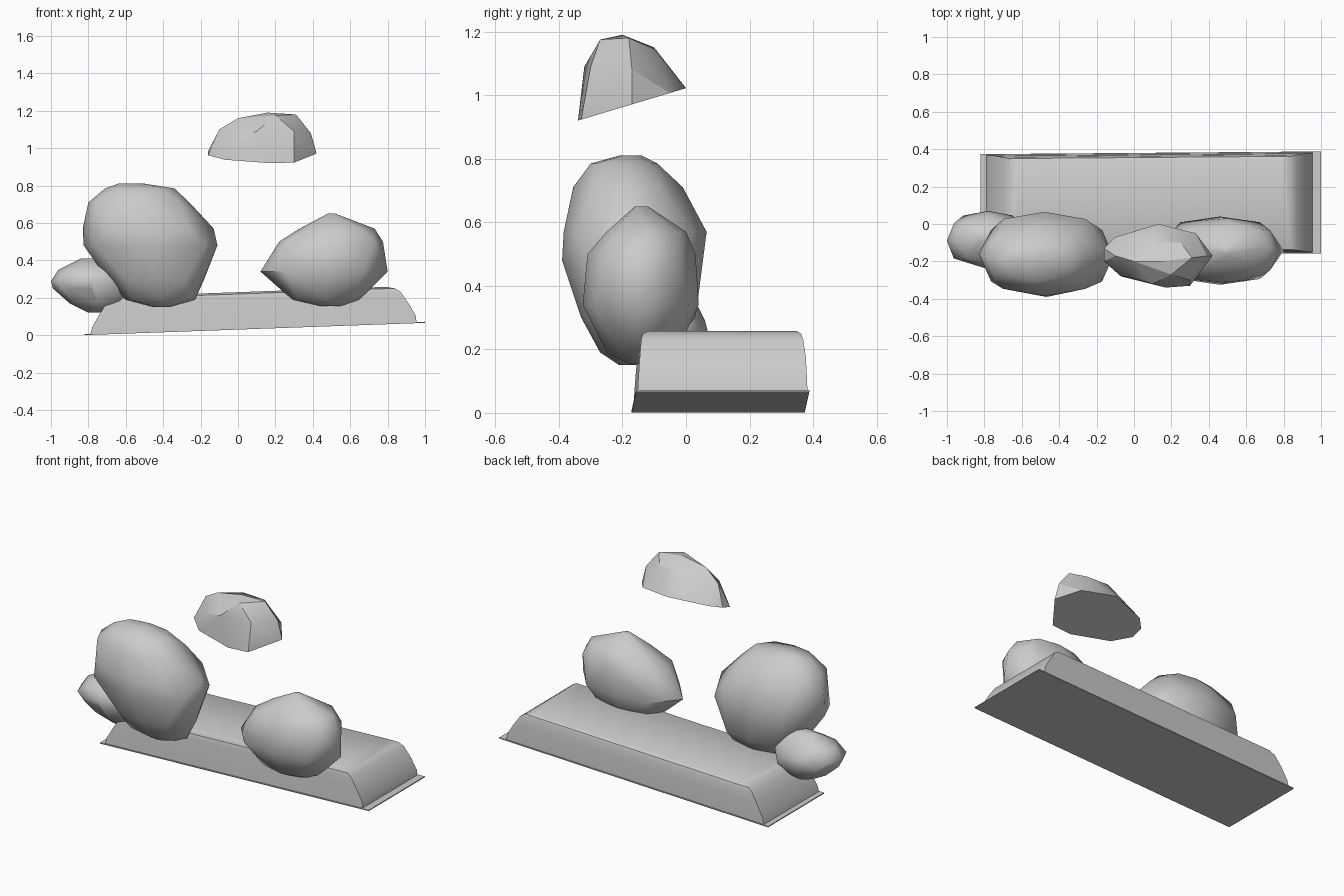
import bpy, bmesh, math
from math import radians

if "Cube" in bpy.data.objects:
    bpy.data.objects.remove(bpy.data.objects["Cube"])

stone = bpy.data.materials.new("stone_grey")
stone.use_nodes = True
grey = (0.6, 0.6, 0.6, 1)
stone.diffuse_color = grey
stone.node_tree.nodes["Principled BSDF"].inputs["Base Color"].default_value = grey


def hull_object(name, points, angle):
    """Wrap a convex skin around the points."""
    bm = bmesh.new()
    for p in points:
        bm.verts.new(p)
    result = bmesh.ops.convex_hull(bm, input=bm.verts[:])
    spare = {g for g in result["geom_interior"] + result["geom_unused"]
             if isinstance(g, bmesh.types.BMVert)}
    bmesh.ops.delete(bm, geom=list(spare), context="VERTS")
    bmesh.ops.dissolve_limit(bm, angle_limit=radians(2), verts=bm.verts[:], edges=bm.edges[:])
    bmesh.ops.recalc_face_normals(bm, faces=bm.faces[:])
    mesh = bpy.data.meshes.new(name)
    bm.to_mesh(mesh)
    bm.free()
    mesh.materials.append(stone)
    obj = bpy.data.objects.new(name, mesh)
    bpy.context.collection.objects.link(obj)
    bpy.ops.object.select_all(action="DESELECT")
    obj.select_set(True)
    bpy.context.view_layer.objects.active = obj
    bpy.ops.object.shade_smooth_by_angle(angle=radians(angle))
    return obj


def boulder(name, rows, sides=8):
    """Stack of squarish oval rings, each row: z, x min, x max, y min, y max."""
    points = []
    for level, (z, x0, x1, y0, y1) in enumerate(rows):
        for k in range(sides):
            a = math.tau * k / sides
            if k % 2:  # swing the diagonal corners for uneven facets
                a += radians(9) * (-1) ** (level + k // 2)
            c, s = math.cos(a), math.sin(a)
            u = math.copysign(abs(c) ** 0.88, c)
            v = math.copysign(abs(s) ** 0.88, s)
            points.append(((x0 + x1 + u * (x1 - x0)) / 2,
                           (y0 + y1 + v * (y1 - y0)) / 2, z))
    return hull_object(name, points, 50)


def slab(name, rows, angle):
    """Stack of rectangles on the sloping ground line, each row: height, x min, x max, y min, y max."""
    points = [(x, y + 0.008 * x, 0.03 + 0.036 * x + h)
              for h, x0, x1, y0, y1 in rows for x in (x0, x1) for y in (y0, y1)]
    return hull_object(name, points, angle)


# Long plinth with sloping ends, and the thin lip under it
slab("plinth", [
    (0.0, -0.79, 0.955, -0.16, 0.375),
    (0.04, -0.78, 0.95, -0.158, 0.373),
    (0.11, -0.74, 0.91, -0.153, 0.37),
    (0.17, -0.70, 0.87, -0.148, 0.362),
    (0.19, -0.67, 0.84, -0.142, 0.355),
    (0.2, -0.62, 0.79, -0.125, 0.34)], 35)
slab("plinth_lip", [
    (0.0, -0.82, 1.0, -0.165, 0.38),
    (0.006, -0.82, 1.0, -0.165, 0.38)], 30)

# Boulders leaning on the plinth
boulder("large_boulder", [
    (0.15, -0.45, -0.37, -0.21, -0.15),
    (0.19, -0.6, -0.23, -0.27, -0.07),
    (0.3, -0.7, -0.18, -0.33, 0.03),
    (0.48, -0.825, -0.11, -0.39, 0.05),
    (0.57, -0.83, -0.13, -0.385, 0.065),
    (0.71, -0.8, -0.26, -0.355, -0.01),
    (0.785, -0.71, -0.34, -0.3, -0.09),
    (0.81, -0.64, -0.5, -0.21, -0.14)])
boulder("right_boulder", [
    (0.155, 0.44, 0.55, -0.18, -0.1),
    (0.19, 0.29, 0.65, -0.25, -0.03),
    (0.34, 0.12, 0.8, -0.325, 0.04),
    (0.5, 0.22, 0.775, -0.31, 0.03),
    (0.57, 0.33, 0.73, -0.25, 0.0),
    (0.65, 0.48, 0.52, -0.16, -0.12)])
boulder("small_boulder", [
    (0.12, -0.8, -0.66, -0.12, -0.04),
    (0.17, -0.9, -0.6, -0.18, 0.03),
    (0.25, -0.99, -0.57, -0.22, 0.07),
    (0.29, -1.0, -0.57, -0.24, 0.06),
    (0.35, -0.96, -0.6, -0.2, 0.03),
    (0.41, -0.84, -0.68, -0.1, -0.04)])

# Floating rock: flat tilted underside with a faceted crown
outline = [(-0.16, -0.13), (-0.1, -0.07), (0.13, 0.0), (0.33, -0.05), (0.42, -0.17),
           (0.3, -0.33), (0.17, -0.34), (-0.07, -0.28), (-0.16, -0.2)]
underside = [(x, y, 0.92 + 0.3 * (y + 0.34)) for x, y in outline]
crown = [(-0.1, -0.17, 1.1), (0.0, -0.2, 1.16), (0.16, -0.2, 1.19), (0.31, -0.18, 1.18),
         (0.39, -0.17, 1.08), (0.1, -0.32, 1.09), (0.2, -0.27, 1.175), (0.3, -0.3, 1.09),
         (0.1, -0.1, 1.15), (0.25, -0.1, 1.145), (-0.03, -0.28, 1.06)]
hull_object("floating_rock", underside + crown, 22)
